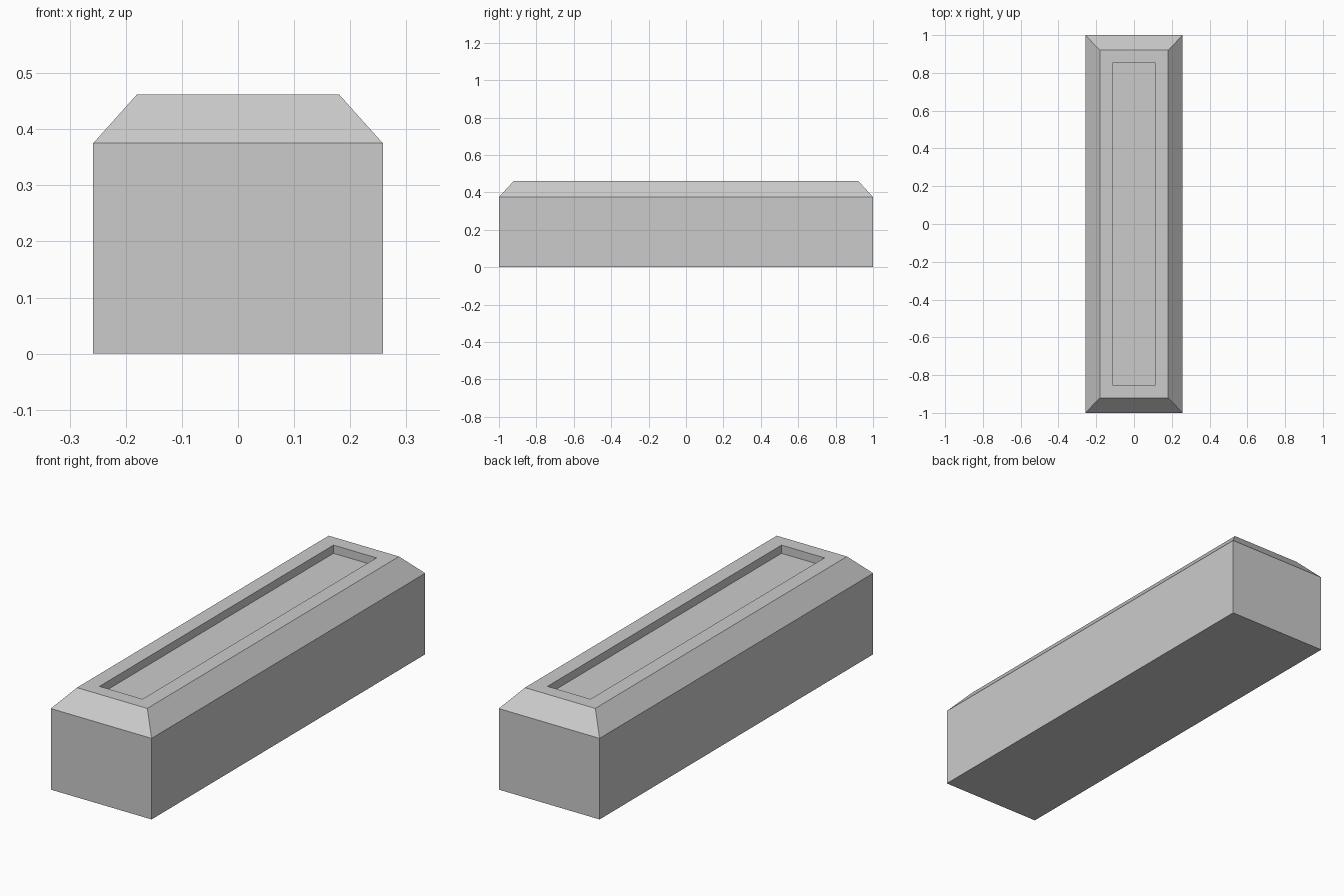
import bpy, bmesh

if "Cube" in bpy.data.objects:
    bpy.data.objects.remove(bpy.data.objects["Cube"])

# Rectangular rings from the base up, over the chamfer and down into the tray:
# (half width x, half length y, height z)
RINGS = [
    (0.258, 1.0, 0.0),     # base
    (0.258, 1.0, 0.375),   # top of straight walls
    (0.18, 0.92, 0.462),   # top of chamfer
    (0.11, 0.855, 0.462),  # rim of tray
    (0.11, 0.855, 0.424),  # floor of tray
]


def ring(bm, hx, hy, z):
    return [bm.verts.new((sx * hx, sy * hy, z))
            for sx, sy in ((-1, -1), (1, -1), (1, 1), (-1, 1))]


# Stone block with chamfered top and sunken panel
bm = bmesh.new()
loops = [ring(bm, *r) for r in RINGS]
for low, high in zip(loops, loops[1:]):
    for i in range(4):
        j = (i + 1) % 4
        bm.faces.new((low[i], low[j], high[j], high[i]))
bm.faces.new(loops[0][::-1])
bm.faces.new(loops[-1])
bmesh.ops.recalc_face_normals(bm, faces=bm.faces)

mesh = bpy.data.meshes.new("chamfered_block")
bm.to_mesh(mesh)
bm.free()
block = bpy.data.objects.new("chamfered_block", mesh)
bpy.context.collection.objects.link(block)
